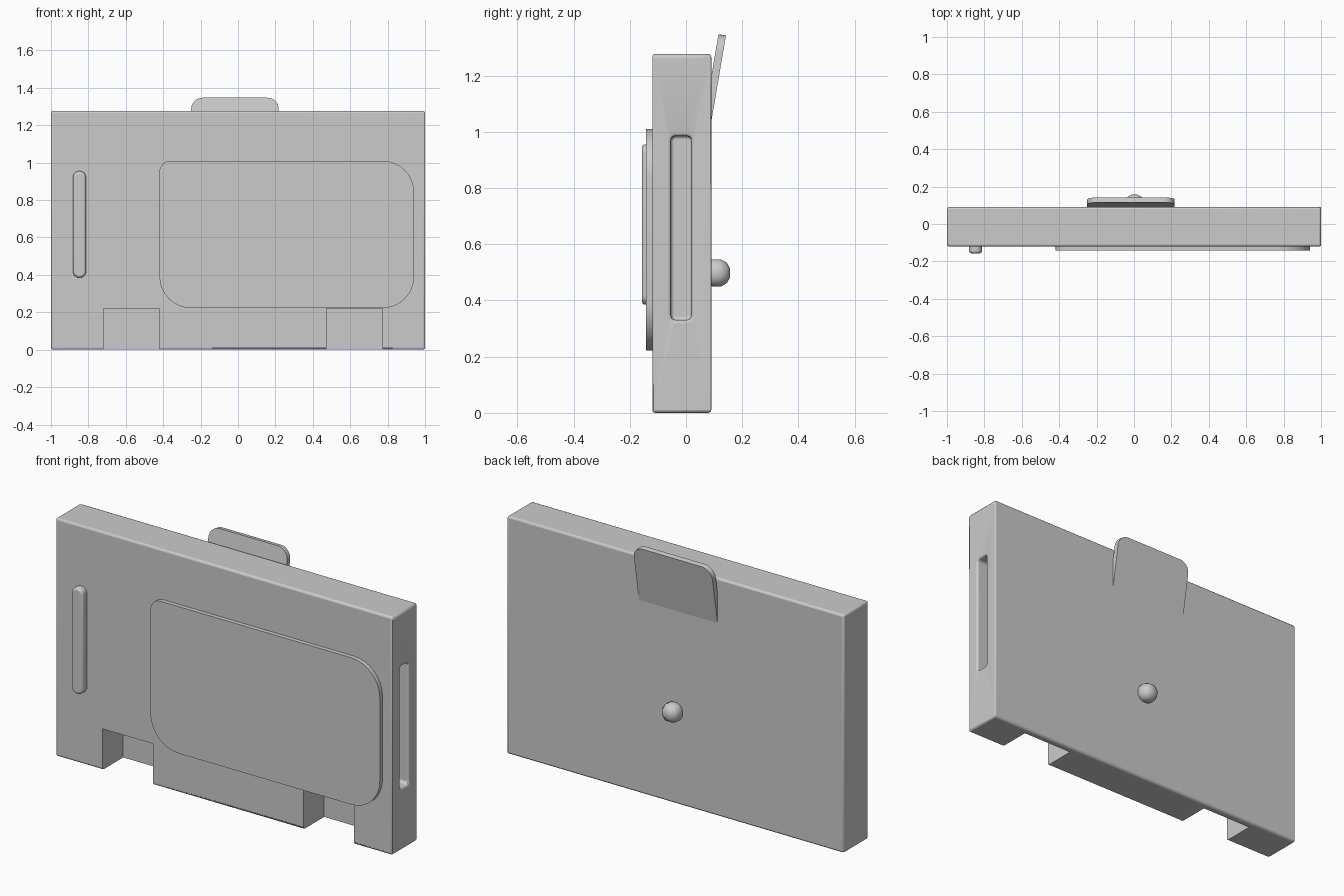
import bpy, bmesh
from math import cos, sin, pi, atan2
from mathutils import Vector, Matrix

if "Cube" in bpy.data.objects:
    bpy.data.objects.remove(bpy.data.objects["Cube"])


def make_object(name, bm):
    bmesh.ops.recalc_face_normals(bm, faces=bm.faces[:])
    mesh = bpy.data.meshes.new(name)
    bm.to_mesh(mesh)
    bm.free()
    ob = bpy.data.objects.new(name, mesh)
    bpy.context.collection.objects.link(ob)
    return ob


def box(name, lo, hi):
    lo, hi = Vector(lo), Vector(hi)
    bm = bmesh.new()
    bmesh.ops.create_cube(bm, size=1)
    bm.transform(Matrix.Translation((lo + hi) / 2) @ Matrix.Diagonal((*(hi - lo), 1)))
    return make_object(name, bm)


def rounded_outline(u0, u1, v0, v1, radii, steps=8):
    """Outline with corner radii in the order top right, top left, bottom left, bottom right."""
    pts = []
    for i, r in enumerate(radii):
        cu = u1 - r if i in (0, 3) else u0 + r
        cv = v1 - r if i < 2 else v0 + r
        if r == 0:
            pts.append((cu, cv))
            continue
        for k in range(steps + 1):
            a = (i + k / steps) * pi / 2
            p = (cu + r * cos(a), cv + r * sin(a))
            if not pts or (Vector(p) - Vector(pts[-1])).length > 1e-5:
                pts.append(p)
    if (Vector(pts[0]) - Vector(pts[-1])).length < 1e-5:
        pts.pop()
    return pts


def plate(name, outline, y0, y1):
    """Outline in x and z, extruded from y0 to y1."""
    bm = bmesh.new()
    face = bm.faces.new([bm.verts.new((u, y0, v)) for u, v in outline])
    ext = bmesh.ops.extrude_face_region(bm, geom=[face])
    for v in ext["geom"]:
        if isinstance(v, bmesh.types.BMVert):
            v.co.y = y1
    return make_object(name, bm)


def bevel(ob, width, segments=3):
    m = ob.modifiers.new("bevel", "BEVEL")
    m.width, m.segments = width, segments
    m.limit_method, m.angle_limit = "ANGLE", 0.8
    m.use_clamp_overlap = False


def cut(ob, cutter):
    m = ob.modifiers.new("cut", "BOOLEAN")
    m.operation, m.solver, m.object = "DIFFERENCE", "EXACT", cutter
    cutter.hide_render = True
    cutter.display_type = "WIRE"
    cutter.hide_set(True)


def smooth(ob):
    bpy.ops.object.select_all(action="DESELECT")
    ob.select_set(True)
    bpy.context.view_layer.objects.active = ob
    bpy.ops.object.shade_smooth_by_angle(angle=0.6)


# Case: slot is cut before the bevel so its rim is softened, notches after
case = box("case", (-1, -0.12, 0.0), (1, 0.09, 1.277))
slot = plate("slot_cutter", rounded_outline(-0.053, 0.019, 0.331, 0.985, [0.016] * 4, 4), -1.1, -0.85)
slot.data.transform(Matrix.Rotation(pi / 2, 4, "Z"))
cut(case, slot)
bevel(case, 0.011)
for side, x in (("left", -0.72), ("right", 0.473)):
    cut(case, box(side + "_notch_cutter", (x, -0.3, -0.1), (x + 0.3, 0.055, 0.22)))
smooth(case)

# Raised front panel with one tighter corner
panel = plate("front_panel", rounded_outline(-0.42, 0.942, 0.222, 1.01, (0.17, 0.06, 0.17, 0.17)), -0.143, -0.1)
smooth(panel)

# Slim vertical bar on the front
bar = plate("front_bar", rounded_outline(-0.882, -0.813, 0.385, 0.955, [0.033] * 4, 6), -0.157, -0.1)
bevel(bar, 0.012)
smooth(bar)

# Tilted tab on the back, its lower end sunk into the case
tab = plate("back_tab", rounded_outline(-0.25, 0.217, -0.02, 0.317, (0.06, 0.06, 0, 0)), -0.027, 0)
tab.data.transform(Matrix.Translation((0, 0.089, 1.03)) @ Matrix.Rotation(-atan2(0.053, 0.312), 4, "X"))
smooth(tab)

# Round knob on the back, a cube rounded into a ball
bm = bmesh.new()
bmesh.ops.create_cube(bm, size=2)
bmesh.ops.subdivide_edges(bm, edges=bm.edges[:], cuts=2, use_grid_fill=True)
for v in bm.verts:
    v.co = v.co.normalized() * 0.053 + Vector((0.003, 0.109, 0.498))
knob = make_object("back_knob", bm)
smooth(knob)
